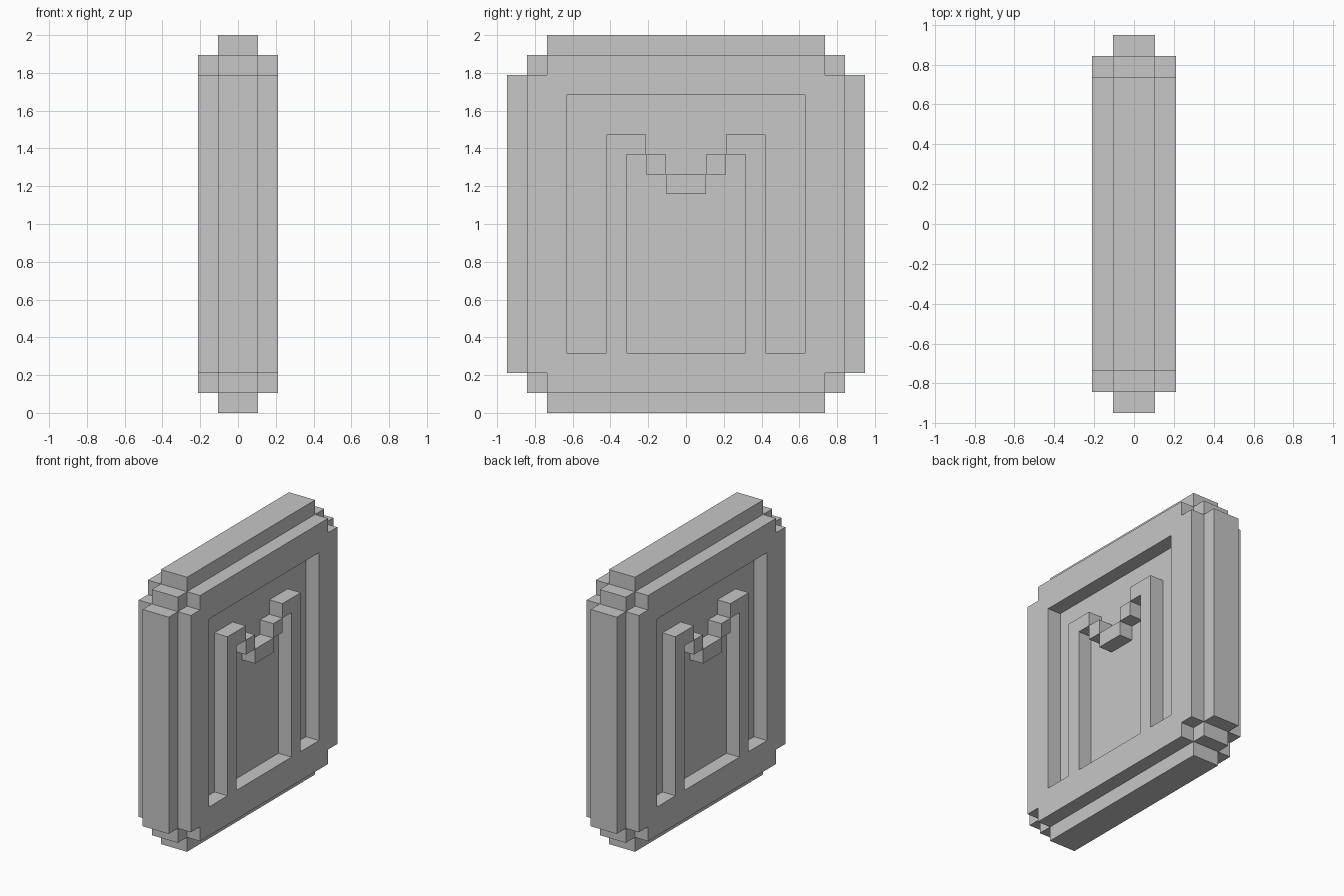
import bpy
import bmesh

cube = bpy.data.objects.get("Cube")
if cube:
    bpy.data.objects.remove(cube, do_unlink=True)

U = 2 / 19  # one block of the grid

grey = bpy.data.materials.new("stone grey")
grey.use_nodes = True
colour = (0.57, 0.57, 0.57, 1)
grey.diffuse_color = colour
grey.node_tree.nodes["Principled BSDF"].inputs["Base Color"].default_value = colour


def add_slab(bm, outline, x0, x1):
    """Extrude a (y, z) outline from x0 to x1, in blocks."""
    face = bm.faces.new([bm.verts.new((x0 * U, y * U, z * U)) for y, z in outline])
    new = bmesh.ops.extrude_face_region(bm, geom=[face])["geom"]
    moved = [v for v in new if isinstance(v, bmesh.types.BMVert)]
    bmesh.ops.translate(bm, verts=moved, vec=((x1 - x0) * U, 0, 0))


def rect(y0, y1, z0, z1):
    return [(y0, z0), (y1, z0), (y1, z1), (y0, z1)]


def mirrored(y0, y1, z0, z1):
    return [rect(y0, y1, z0, z1), rect(-y1, -y0, z0, z1)]


def make_part(name, outlines, x0, x1):
    bm = bmesh.new()
    for outline in outlines:
        add_slab(bm, outline, x0, x1)
    bmesh.ops.recalc_face_normals(bm, faces=bm.faces)
    mesh = bpy.data.meshes.new(name)
    bm.to_mesh(mesh)
    bm.free()
    mesh.materials.append(grey)
    obj = bpy.data.objects.new(name, mesh)
    bpy.context.collection.objects.link(obj)


# Stepped core slab: one corner mirrored round to the full outline
corner = [(9, 17), (8, 17), (8, 18), (7, 18), (7, 19)]
top = corner + [(-y, z) for y, z in reversed(corner)]
core = top + [(-y, 19 - z) for y, z in top]
make_part("core_slab", [core], -1, 1)

# Raised border with its corners left out
border = mirrored(6, 8, 2, 17)
border += [rect(-7, 7, 17, 18), rect(-6, 6, 16, 17)]
border += [rect(-7, 7, 1, 2), rect(-6, 6, 2, 3)]

# Raised emblem: two legs, stepping down to a middle block
emblem = mirrored(3, 4, 3, 14) + mirrored(2, 3, 13, 14)
emblem += mirrored(1, 2, 12, 13) + [rect(-1, 1, 11, 12)]

for side, x0, x1 in (("left", 1, 2), ("right", -2, -1)):
    make_part(side + "_border", border, x0, x1)
    make_part(side + "_emblem", emblem, x0, x1)
